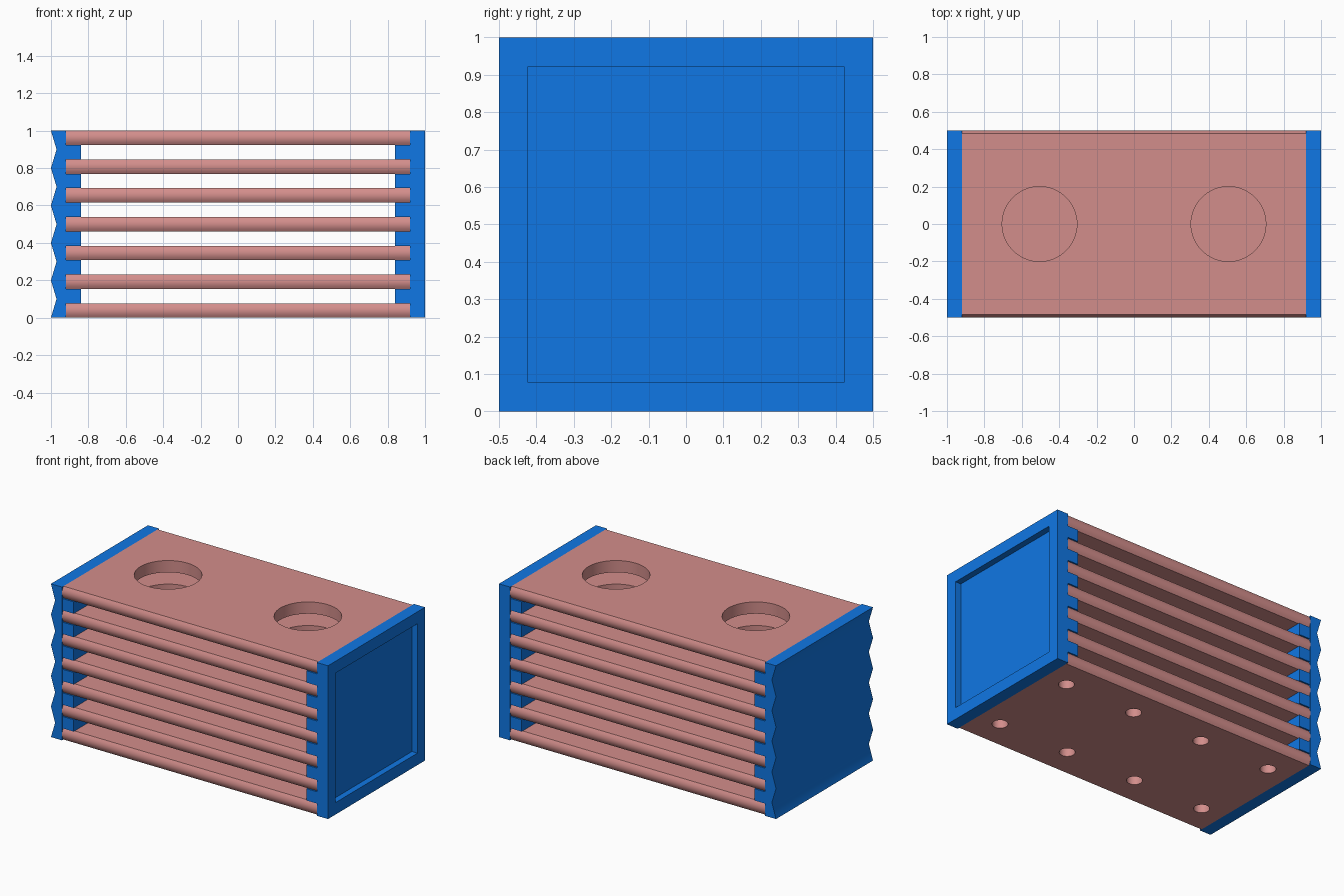
import bpy, bmesh, math
from mathutils import Matrix, Vector

if "Cube" in bpy.data.objects:
    bpy.data.objects.remove(bpy.data.objects["Cube"])

LAYER = 1 / 13          # seven plates and six gaps share the height
INNER_X = 0.92          # where the plates meet the end caps


def material(name, rgb):
    m = bpy.data.materials.new(name)
    m.diffuse_color = (*rgb, 1)
    m.use_nodes = True
    m.node_tree.nodes["Principled BSDF"].inputs["Base Color"].default_value = m.diffuse_color
    return m


SALMON = material("salmon", (0.65, 0.27, 0.26))
BLUE = material("blue", (0.005, 0.185, 0.78))


def make_object(name, bm, mat):
    bmesh.ops.recalc_face_normals(bm, faces=bm.faces)
    mesh = bpy.data.meshes.new(name)
    bm.to_mesh(mesh)
    bm.free()
    obj = bpy.data.objects.new(name, mesh)
    bpy.context.collection.objects.link(obj)
    if mat:
        mesh.materials.append(mat)
    return obj


def activate(obj):
    bpy.ops.object.select_all(action='DESELECT')
    obj.select_set(True)
    bpy.context.view_layer.objects.active = obj


def smooth(obj, degrees=30):
    activate(obj)
    bpy.ops.object.shade_smooth_by_angle(angle=math.radians(degrees))


def extrude(name, points, offset, mat):
    """Extrude a closed outline along an offset vector."""
    bm = bmesh.new()
    face = bm.faces.new([bm.verts.new(p) for p in points])
    out = bmesh.ops.extrude_face_region(bm, geom=[face])
    verts = [v for v in out["geom"] if isinstance(v, bmesh.types.BMVert)]
    bmesh.ops.translate(bm, verts=verts, vec=Vector(offset))
    return make_object(name, bm, mat)


def box(name, x0, x1, y0, y1, z0, z1, mat):
    outline = [(x0, y0, z0), (x1, y0, z0), (x1, y1, z0), (x0, y1, z0)]
    return extrude(name, outline, (0, 0, z1 - z0), mat)


def drill(obj, centres, radius, z, segments):
    """Cut round holes through one plate."""
    bm = bmesh.new()
    for x, y in centres:
        bmesh.ops.create_cone(bm, cap_ends=True, segments=segments,
                              radius1=radius, radius2=radius, depth=LAYER * 1.6,
                              matrix=Matrix.Translation((x, y, z)))
    cutter = make_object("hole_cutter", bm, None)
    cutter.hide_render = True
    mod = obj.modifiers.new("holes", 'BOOLEAN')
    mod.operation = 'DIFFERENCE'
    mod.solver = 'EXACT'
    mod.object = cutter
    activate(obj)
    bpy.ops.object.modifier_apply(modifier=mod.name)
    bpy.data.objects.remove(cutter, do_unlink=True)


# Stacked plates with slightly bulged long edges
steps = [-1 + i / 3 for i in range(7)]
for i in range(7):
    zc = (2 * i + 0.5) * LAYER
    edge = [(0.485 + 0.015 * (1 - s * s), zc + s * LAYER / 2) for s in steps]
    outline = [(-INNER_X, y, z) for y, z in edge]
    outline += [(-INNER_X, -y, z) for y, z in reversed(edge)]
    plate = extrude(f"plate_{i + 1}", outline, (2 * INNER_X, 0, 0), SALMON)
    if i == 0:
        # Small holes in the bottom plate
        spots = [(x, y) for x in (-0.765, -0.255, 0.255, 0.765) for y in (-0.3, 0.3)]
        drill(plate, spots, 0.047, zc, 24)
    else:
        # Two large openings in the plates above
        drill(plate, [(-0.505, 0), (0.505, 0)], 0.2, zc, 64)
    smooth(plate)

# Spacers between the plates at both ends
for i in range(6):
    z = (2 * i + 1) * LAYER
    for side, sx in (("left", -1), ("right", 1)):
        x0, x1 = sorted((sx * 0.84, sx * INNER_X))
        box(f"spacer_{side}_{i + 1}", x0, x1, -0.495, 0.495, z, z + LAYER, BLUE)

# Left end cap with a rippled outer face
ripple = [(-1.0 if i % 2 == 0 else -0.97, -0.5, i / 10) for i in range(11)]
left_cap = extrude("rippled_end_cap", ripple + [(-INNER_X, -0.5, 1), (-INNER_X, -0.5, 0)],
                   (0, 1, 0), BLUE)
smooth(left_cap, 40)

# Right end cap with a recessed square panel
right_cap = box("recessed_end_cap", INNER_X, 1, -0.5, 0.5, 0, 1, BLUE)
bm = bmesh.new()
bm.from_mesh(right_cap.data)
outer = max(bm.faces, key=lambda f: f.calc_center_median().x)
bmesh.ops.inset_region(bm, faces=[outer], thickness=0.11)
out = bmesh.ops.extrude_face_region(bm, geom=[outer])
bmesh.ops.translate(bm, verts=[v for v in out["geom"] if isinstance(v, bmesh.types.BMVert)],
                    vec=(-0.04, 0, 0))
if outer.is_valid:
    bmesh.ops.delete(bm, geom=[outer], context='FACES_ONLY')
bmesh.ops.recalc_face_normals(bm, faces=bm.faces)
bm.to_mesh(right_cap.data)
bm.free()
smooth(right_cap)
